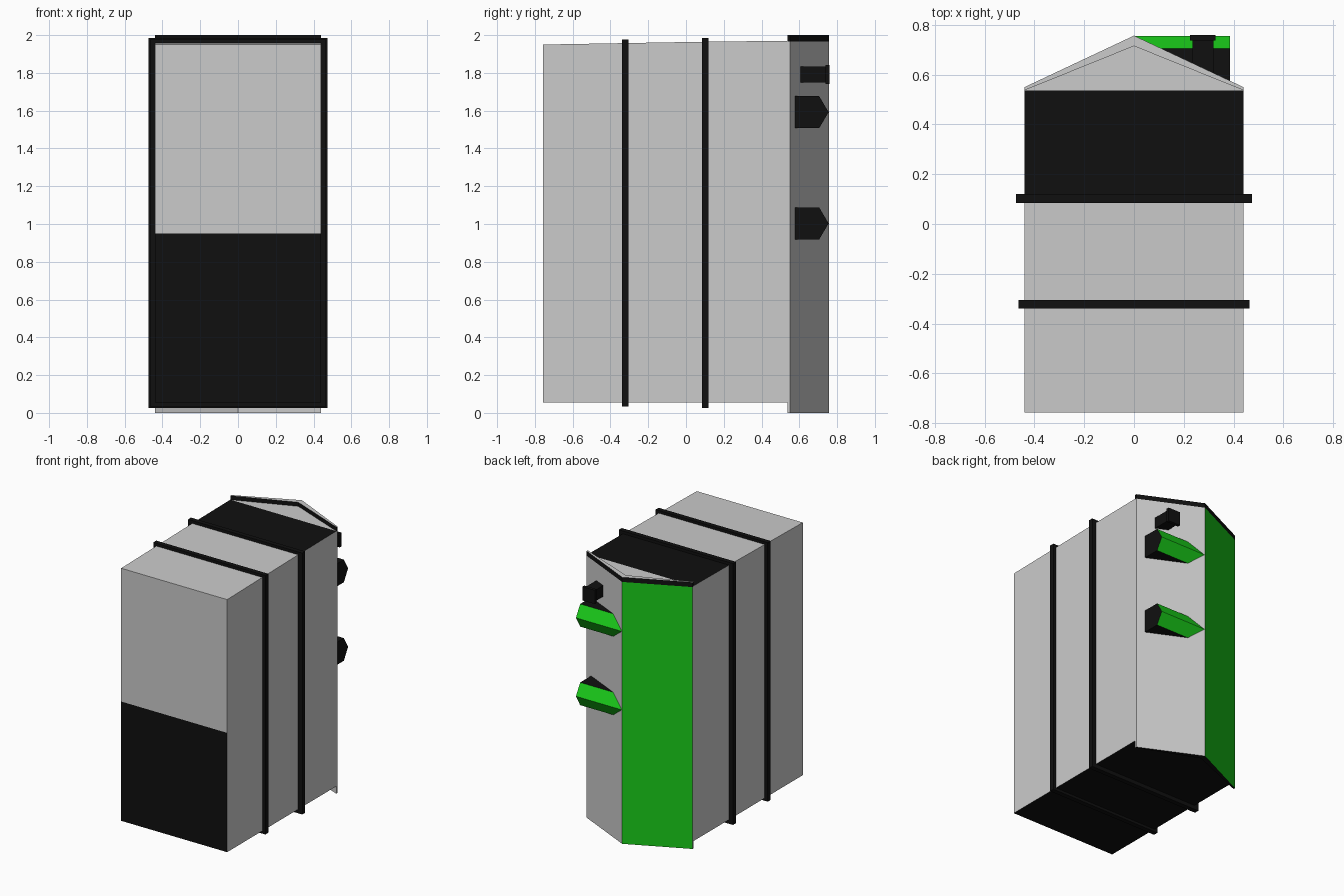
import bpy, bmesh
from mathutils import Vector

if "Cube" in bpy.data.objects:
    bpy.data.objects.remove(bpy.data.objects["Cube"])


def paint(name, rgb):
    m = bpy.data.materials.new(name)
    m.diffuse_color = (*rgb, 1)
    m.use_nodes = True
    m.node_tree.nodes["Principled BSDF"].inputs["Base Color"].default_value = m.diffuse_color
    return m


GREY = paint("grey", (0.8, 0.8, 0.8))
BLACK = paint("black", (0.005, 0.005, 0.005))
GREEN = paint("green", (0.01, 0.6, 0.01))
PAINTS = [GREY, BLACK, GREEN]


def prism(name, profile, axis, lo, hi, sides, caps):
    """Extrude a profile along x (points are y,z) or z (points are x,y).
    sides: one paint, or one per profile edge; caps: low and high end paints."""
    bm = bmesh.new()

    def ring(t):
        return [bm.verts.new(Vector((t, a, b) if axis == "x" else (a, b, t)))
                for a, b in profile]

    low, high = ring(lo), ring(hi)
    n = len(profile)
    if not isinstance(sides, list):
        sides = [sides] * n
    for i in range(n):
        j = (i + 1) % n
        bm.faces.new((low[i], low[j], high[j], high[i])).material_index = PAINTS.index(sides[i])
    bm.faces.new(low[::-1]).material_index = PAINTS.index(caps[0])
    bm.faces.new(high).material_index = PAINTS.index(caps[1])
    bmesh.ops.recalc_face_normals(bm, faces=bm.faces)
    me = bpy.data.meshes.new(name)
    bm.to_mesh(me)
    bm.free()
    for m in PAINTS:
        me.materials.append(m)
    ob = bpy.data.objects.new(name, me)
    bpy.context.collection.objects.link(ob)
    return ob


def rect(a0, a1, b0, b1):
    return [(a0, b0), (a1, b0), (a1, b1), (a0, b1)]


# Main cabinet: side profile with slightly rising top
prism("cabinet",
      [(-0.757, 0.055), (0.54, 0.055), (0.54, 1.97), (0.10, 1.965), (-0.757, 1.95), (-0.757, 0.95)],
      "x", -0.44, 0.44, [BLACK, GREY, BLACK, GREY, GREY, BLACK], (GREY, GREY))

# Bands wrapped around the cabinet
for name, y0, y1, hw, z0, z1 in (("front_band", -0.34, -0.305, 0.465, 0.035, 1.978),
                                 ("rear_band", 0.085, 0.12, 0.474, 0.025, 1.986)):
    prism(name, rect(y0, y1, z0, z1), "x", -hw, hw, BLACK, (BLACK, BLACK))

# Pointed back: infill, V-shaped panel and dark top rim
prism("back_infill", [(-0.44, 0.537), (0.44, 0.537), (0, 0.715)], "z", 0.05, 1.97,
      GREY, (BLACK, GREY))
chevron = [(0.44, 0.55), (0, 0.757), (-0.44, 0.55), (-0.44, 0.537), (0, 0.715), (0.44, 0.537)]
prism("back_panel", chevron, "z", 0, 1.965,
      [GREY, GREEN, GREY, GREY, GREY, GREY], (BLACK, GREY))
prism("back_rim", chevron, "z", 1.965, 2.0, BLACK, (BLACK, GREY))

# Two pointed hinge blocks on the right slope
for name, z in (("upper_hinge", 1.592), ("lower_hinge", 1.003)):
    prism(name, [(0.572, z - 0.085), (0.705, z - 0.085), (0.755, z),
                 (0.705, z + 0.085), (0.572, z + 0.085)],
          "x", 0.0, 0.385, [BLACK, GREEN, GREEN, BLACK, BLACK], (BLACK, BLACK))

# Small knob: shaft and cap
prism("knob_shaft", rect(0.235, 0.32, 0.605, 0.738), "z", 1.75, 1.833, BLACK, (BLACK, BLACK))
prism("knob_cap", rect(0.225, 0.328, 0.738, 0.76), "z", 1.74, 1.843, BLACK, (BLACK, BLACK))
